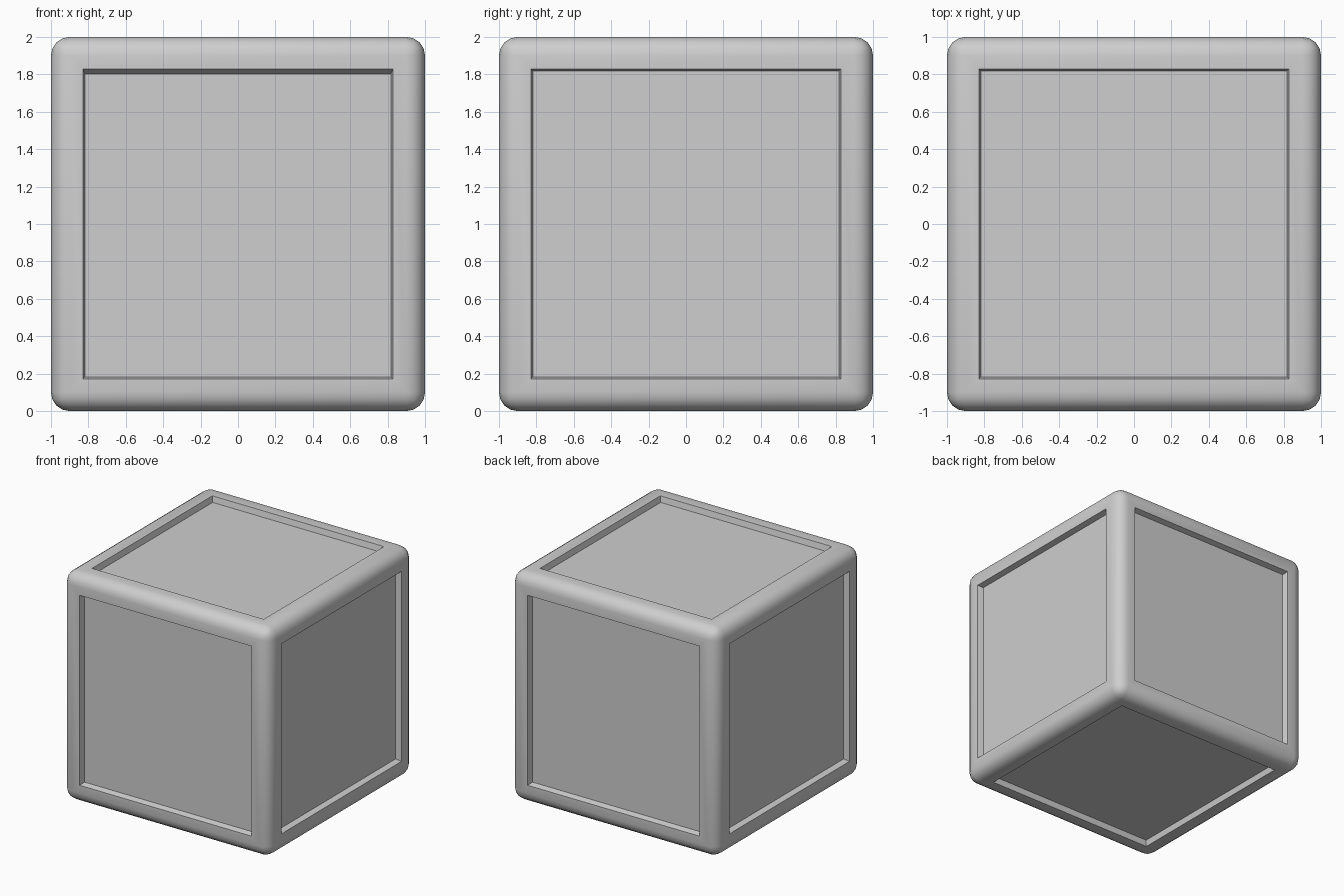
import bpy, bmesh

if "Cube" in bpy.data.objects:
    bpy.data.objects.remove(bpy.data.objects["Cube"])

EDGE = 0.1      # rounding radius of the outer edges
BORDER = 0.1    # flat part of the frame inside the rounding
TAPER = 0.017   # slope of the recess walls
DEPTH = 0.05    # recess depth

grey = bpy.data.materials.new("light grey")
grey.diffuse_color = (0.62, 0.62, 0.62, 1.0)
grey.use_nodes = True
grey.node_tree.nodes["Principled BSDF"].inputs["Base Color"].default_value = grey.diffuse_color


def make_object(name, bm):
    mesh = bpy.data.meshes.new(name)
    bm.to_mesh(mesh)
    bm.free()
    mesh.materials.append(grey)
    obj = bpy.data.objects.new(name, mesh)
    bpy.context.collection.objects.link(obj)
    return obj


# Rounded cube
bm = bmesh.new()
bmesh.ops.create_cube(bm, size=2.0)
bmesh.ops.bevel(bm, geom=bm.edges[:], offset=EDGE, offset_type='OFFSET',
                segments=4, profile=0.5, affect='EDGES', clamp_overlap=True)

# Flat border, then a sunken panel with sloped walls on each of the six sides
sides = sorted(bm.faces, key=lambda f: f.calc_area())[-6:]
bmesh.ops.inset_individual(bm, faces=sides, thickness=BORDER, depth=0.0)
bmesh.ops.inset_individual(bm, faces=sides, thickness=TAPER, depth=-DEPTH)

# The front panel has a slightly deeper slope under its top edge
for f in sides:
    if f.normal.y < -0.9:
        for v in f.verts:
            if v.co.z > 0:
                v.co.z -= 0.015

bmesh.ops.translate(bm, verts=bm.verts[:], vec=(0, 0, 1))
bm.normal_update()
cube = make_object("panelled_cube", bm)

# Smooth rounded frame, crisp recess edges
bpy.context.view_layer.objects.active = cube
cube.select_set(True)
bpy.ops.object.shade_smooth_by_angle(angle=0.6)
